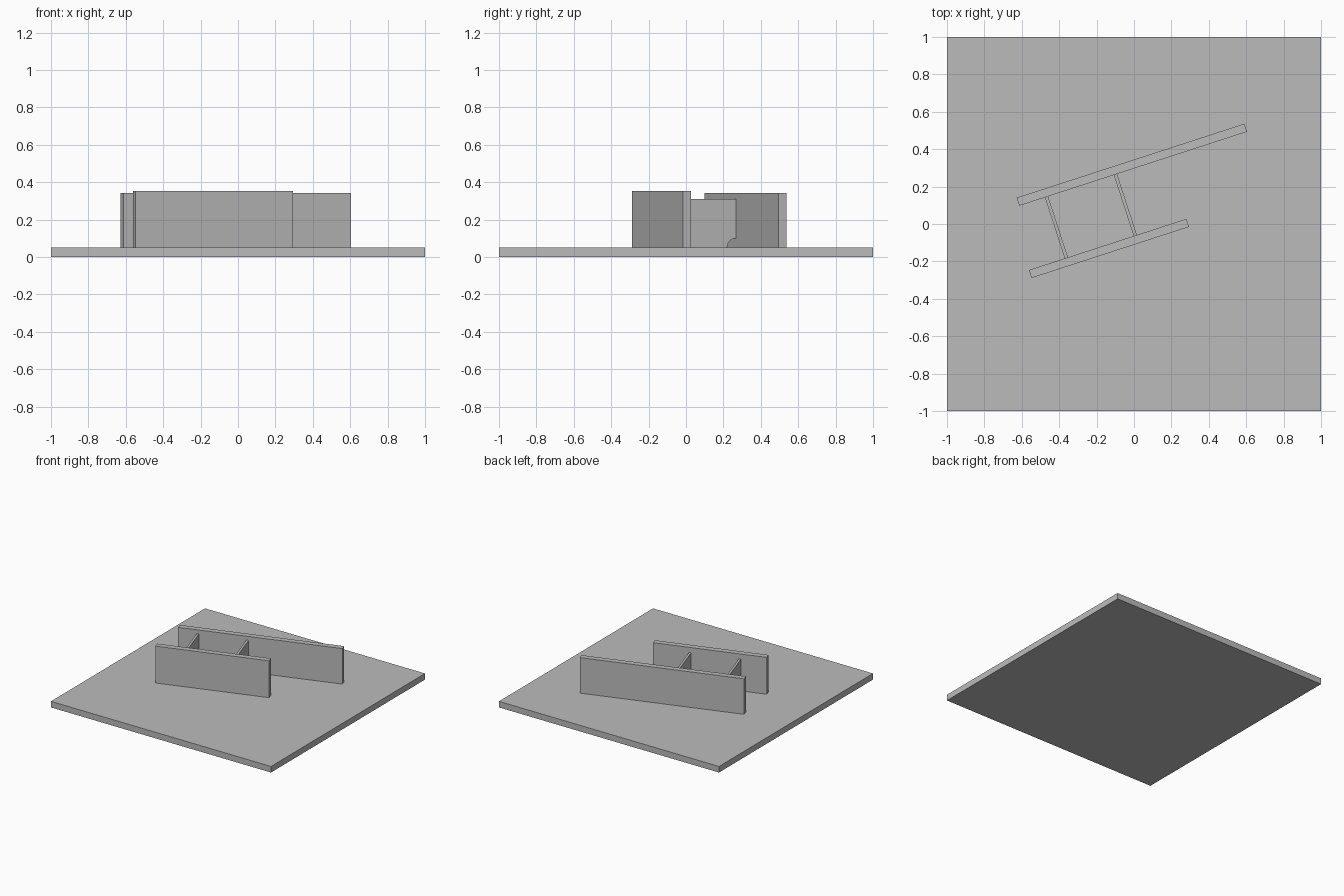
import bpy, bmesh, math
from mathutils import Matrix

cube = bpy.data.objects.get("Cube")
if cube:
    bpy.data.objects.remove(cube, do_unlink=True)

grey = bpy.data.materials.new("plain grey")
grey.use_nodes = True
colour = (0.5, 0.5, 0.5, 1)
grey.diffuse_color = colour
grey.node_tree.nodes["Principled BSDF"].inputs["Base Color"].default_value = colour

BASE = 0.05
TURN = Matrix.Rotation(math.radians(18), 4, 'Z')   # the walls share one heading


def add_prism(name, profile, u0, u1, turn=TURN):
    """Extrude a (v, z) profile along u from u0 to u1, then turn it."""
    bm = bmesh.new()
    face = bm.faces.new([bm.verts.new((u0, v, z)) for v, z in profile])
    new = bmesh.ops.extrude_face_region(bm, geom=[face])["geom"]
    moved = [g for g in new if isinstance(g, bmesh.types.BMVert)]
    bmesh.ops.translate(bm, verts=moved, vec=(u1 - u0, 0, 0))
    bmesh.ops.recalc_face_normals(bm, faces=bm.faces)
    mesh = bpy.data.meshes.new(name)
    bm.to_mesh(mesh)
    bm.free()
    mesh.materials.append(grey)
    obj = bpy.data.objects.new(name, mesh)
    obj.matrix_world = turn
    bpy.context.collection.objects.link(obj)


def rect(v0, v1, z0, z1):
    return [(v0, z0), (v1, z0), (v1, z1), (v0, z1)]


# Square ground slab
add_prism("base_slab", rect(-1, 1, 0, BASE), -1, 1, Matrix.Identity(4))

# Two long parallel walls
T = 0.045
front_v, back_v = -0.083, 0.305
for name, u, v, length, top in (("front_wall", -0.168, front_v, 0.885, 0.353),
                                ("back_wall", 0.087, back_v, 1.28, 0.342)):
    add_prism(name, rect(v - T / 2, v + T / 2, BASE, top), u - length / 2, u + length / 2)

# Thin cross walls, each with a quarter-round opening at the foot of the back wall
near, far = front_v + T / 2, back_v - T / 2
R, STEPS = 0.05, 10
arc = [(far - R * math.cos(a), BASE + R * math.sin(a))
       for a in (math.pi / 2 * i / STEPS for i in range(STEPS + 1))]
profile = [(near, BASE)] + arc + [(far, 0.31), (near, 0.31)]
for name, u in (("right_cross_wall", -0.4), ("left_cross_wall", -0.0125)):
    add_prism(name, profile, u - 0.009, u + 0.009)
